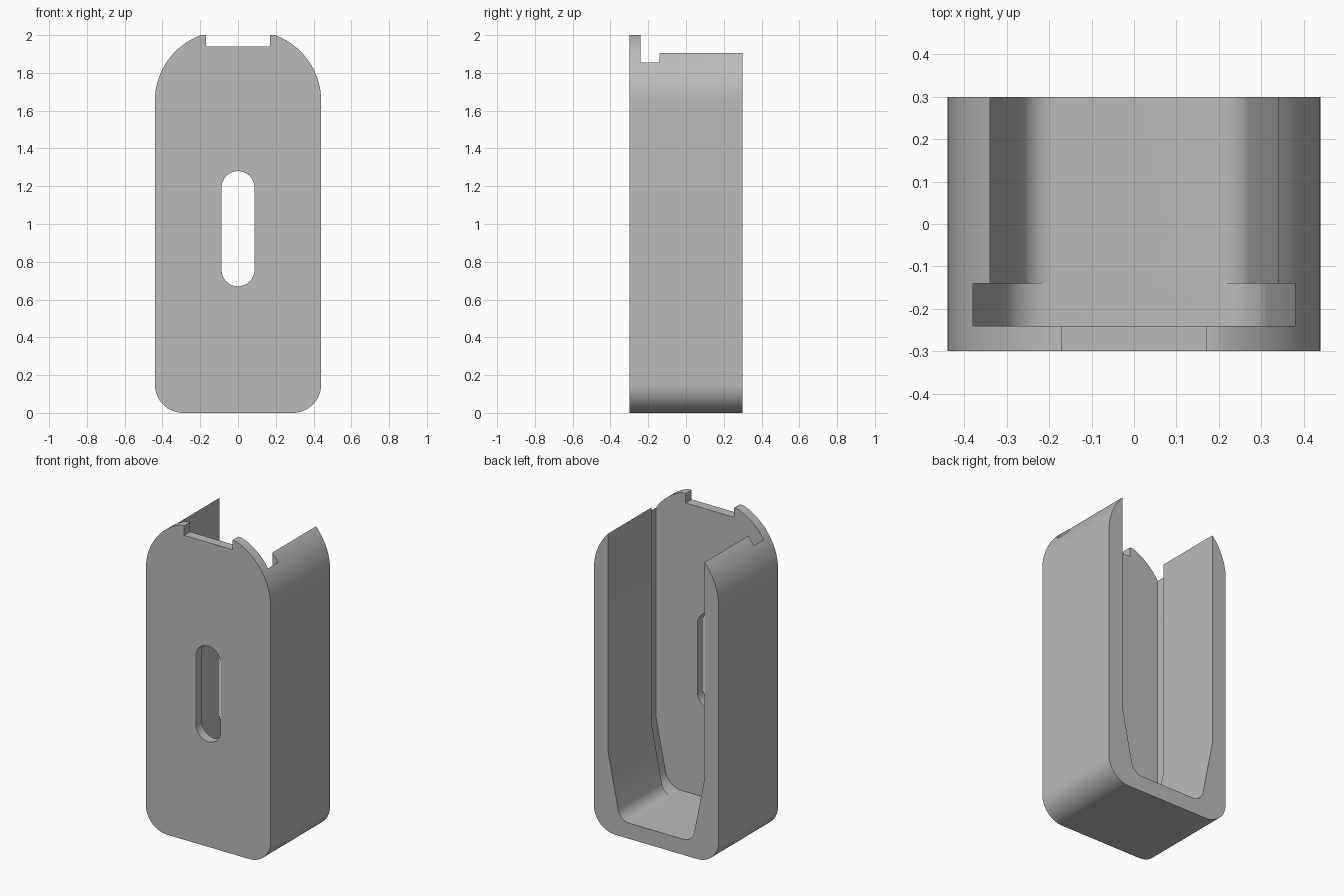
import bpy, bmesh, math

if "Cube" in bpy.data.objects:
    bpy.data.objects.remove(bpy.data.objects["Cube"], do_unlink=True)

grey = bpy.data.materials.new("light grey")
grey.use_nodes = True
colour = (0.5, 0.5, 0.5, 1)
grey.diffuse_color = colour
grey.node_tree.nodes["Principled BSDF"].inputs["Base Color"].default_value = colour


def arc(cx, cz, r, start, end, steps=16):
    """Points on a circle arc, angles in degrees."""
    angles = [math.radians(start + (end - start) * i / steps) for i in range(steps + 1)]
    return [(cx + r * math.cos(a), cz + r * math.sin(a)) for a in angles]


def mirrored(half):
    """Close a right-hand outline (bottom to top) with its mirror image."""
    return half + [(-x, z) for x, z in reversed(half)]


def prism(name, outline, y0, y1):
    """Extrude an outline in the x-z plane from y0 to y1."""
    bm = bmesh.new()
    face = bm.faces.new([bm.verts.new((x, y0, z)) for x, z in outline])
    extruded = bmesh.ops.extrude_face_region(bm, geom=[face])["geom"]
    moved = [v for v in extruded if isinstance(v, bmesh.types.BMVert)]
    bmesh.ops.translate(bm, verts=moved, vec=(0, y1 - y0, 0))
    bmesh.ops.recalc_face_normals(bm, faces=bm.faces)
    mesh = bpy.data.meshes.new(name)
    bm.to_mesh(mesh)
    bm.free()
    mesh.materials.append(grey)
    obj = bpy.data.objects.new(name, mesh)
    bpy.context.collection.objects.link(obj)
    return obj


# Rounded outer block, cut flat at the top
R, ZC = 0.37, 1.652
top_angle = math.degrees(math.asin((2 - ZC) / R))
body = prism("holder_body", mirrored(
    arc(0.29, 0.15, 0.15, -90, 0) + arc(0.44 - R, ZC, R, 0, top_angle, 24)), -0.3, 0.3)

# Tapered cavity open at the back and top, and the wider groove behind the front plate
FLOOR = 0.1
cavity = mirrored(arc(0.19, FLOOR + 0.08, 0.08, -90, -12) + [(0.34, 0.52), (0.34, 2.2)])
groove = mirrored(arc(0.2, FLOOR + 0.115, 0.115, -90, -11) + [(0.38, 0.52), (0.38, 2.2)])

# Upright slot through the front plate and the notch in its top edge
slot = arc(0, 1.193, 0.087, 0, 180) + arc(0, 0.757, 0.087, 180, 360)
notch = mirrored([(0.17, 1.94), (0.17, 2.2)])

cutters = [
    prism("groove_cutter", groove, -0.24, -0.14),
    prism("cavity_cutter", cavity, -0.2, 0.4),
    prism("slot_cutter", slot, -0.4, -0.2),
    prism("notch_cutter", notch, -0.4, -0.2),
]

bpy.ops.object.select_all(action="DESELECT")
body.select_set(True)
bpy.context.view_layer.objects.active = body
for cutter in cutters:
    cutter.hide_render = True
    mod = body.modifiers.new(cutter.name, "BOOLEAN")
    mod.operation, mod.solver, mod.object = "DIFFERENCE", "EXACT", cutter
    bpy.ops.object.modifier_apply(modifier=mod.name)
    bpy.data.objects.remove(cutter, do_unlink=True)

bpy.ops.object.shade_smooth_by_angle(angle=math.radians(25))
